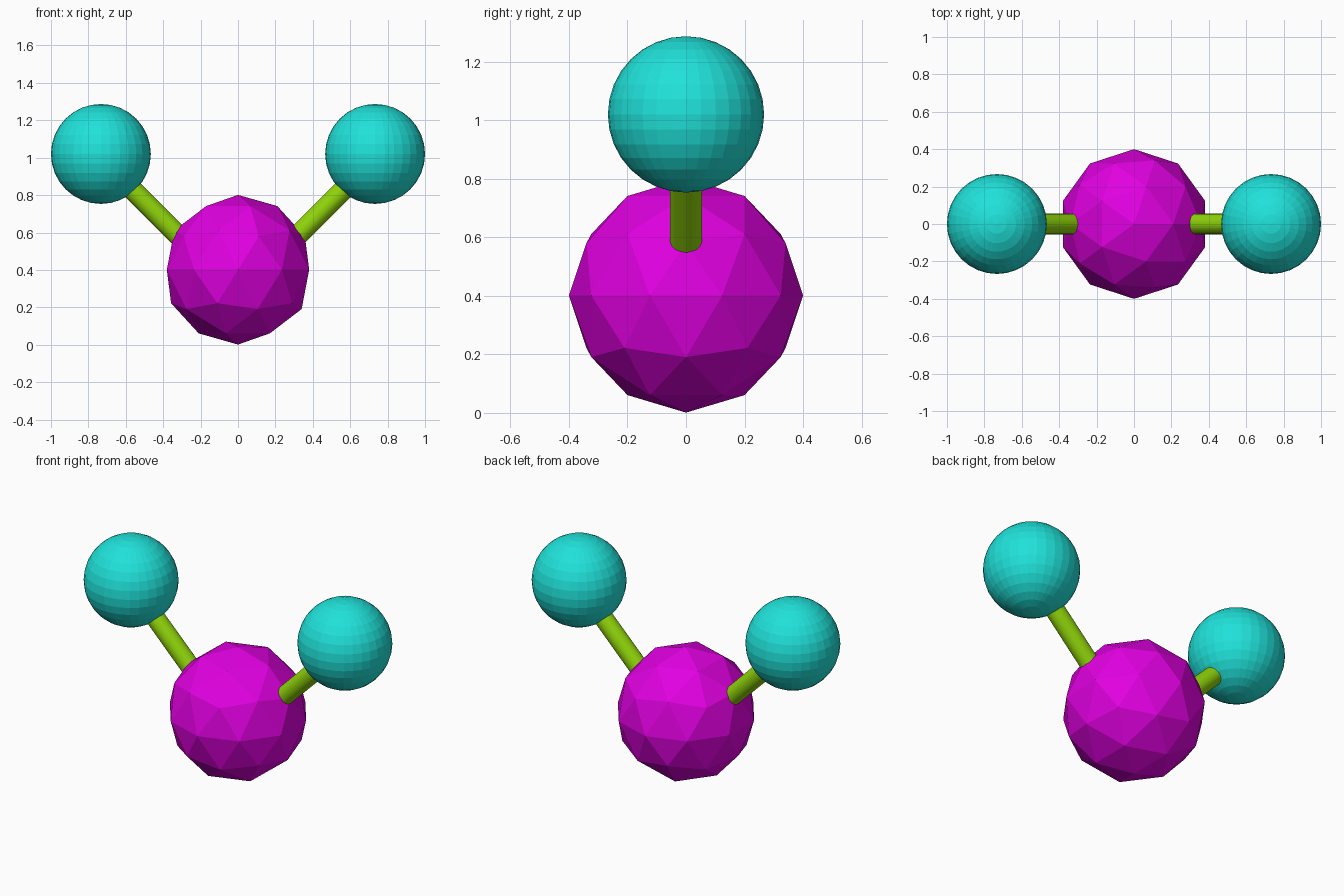
import bpy
from math import radians, sqrt

if "Cube" in bpy.data.objects:
    bpy.data.objects.remove(bpy.data.objects["Cube"])


def material(name, color):
    mat = bpy.data.materials.new(name)
    mat.diffuse_color = (*color, 1)
    mat.use_nodes = True
    mat.node_tree.nodes["Principled BSDF"].inputs["Base Color"].default_value = mat.diffuse_color
    return mat


magenta = material("magenta", (0.75, 0.0, 0.75))
teal = material("teal", (0.014, 0.76, 0.70))
green = material("green", (0.28, 0.66, 0.003))


def finish(name, mat):
    obj = bpy.context.object
    obj.name = name
    obj.data.materials.append(mat)
    return obj


# Faceted central ball
bpy.ops.mesh.primitive_ico_sphere_add(subdivisions=2, radius=0.4, location=(0, 0, 0.401))
finish("central_ball", magenta)

for side, label in ((-1, "left"), (1, "right")):
    # Outer ball
    bpy.ops.mesh.primitive_uv_sphere_add(segments=32, ring_count=16, radius=0.267,
                                         location=(side * 0.733, 0, 1.02))
    finish(f"{label}_ball", teal)

    # Connecting rod at 45 degrees, both ends buried in the balls
    x0, x1, offset = 0.2, 0.7, 0.264
    mid = (x0 + x1) / 2
    bpy.ops.mesh.primitive_cylinder_add(vertices=32, radius=0.055, depth=(x1 - x0) * sqrt(2),
                                        location=(side * mid, 0, mid + offset),
                                        rotation=(0, side * radians(45), 0))
    finish(f"{label}_rod", green)
